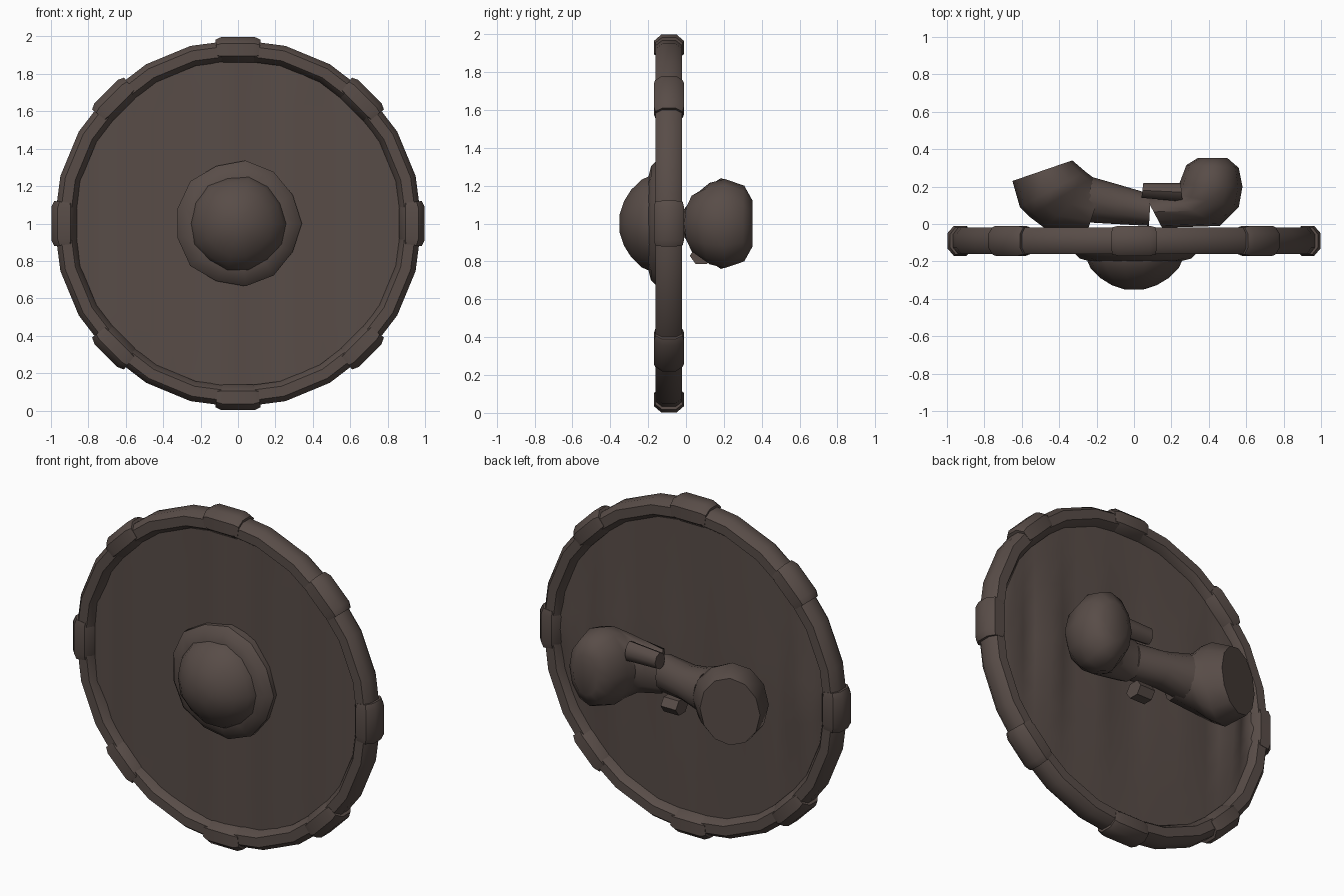
import bpy, bmesh, math

if "Cube" in bpy.data.objects:
    bpy.data.objects.remove(bpy.data.objects["Cube"])

mat = bpy.data.materials.new("dark brown wood")
mat.diffuse_color = (0.098, 0.073, 0.064, 1)
mat.use_nodes = True
mat.node_tree.nodes["Principled BSDF"].inputs["Base Color"].default_value = mat.diffuse_color


def finish(name, bm, angle=40):
    bmesh.ops.recalc_face_normals(bm, faces=bm.faces)
    me = bpy.data.meshes.new(name)
    bm.to_mesh(me)
    bm.free()
    me.materials.append(mat)
    ob = bpy.data.objects.new(name, me)
    bpy.context.collection.objects.link(ob)
    bpy.ops.object.select_all(action='DESELECT')
    ob.select_set(True)
    bpy.context.view_layer.objects.active = ob
    bpy.ops.object.shade_smooth_by_angle(angle=math.radians(angle))
    return ob


def skin(name, rings, loop=False, angle=40):
    """Join rings of points into a tube, capped unless it loops."""
    bm = bmesh.new()
    vs = [[bm.verts.new(p) for p in r] for r in rings]
    n = len(vs[0])
    pairs = list(zip(vs, vs[1:])) + ([(vs[-1], vs[0])] if loop else [])
    for a, b in pairs:
        for i in range(n):
            j = (i + 1) % n
            bm.faces.new((a[i], a[j], b[j], b[i]))
    if not loop:
        bm.faces.new(vs[0])
        bm.faces.new(vs[-1])
    return finish(name, bm, angle)


def rim_ring(a, r, hr, hy):
    """Rounded bar section of the rim at angle a."""
    sec = [(1, .5), (.5, 1), (-.5, 1), (-1, .45), (-1, -.45), (-.5, -1), (.5, -1), (1, -.5)]
    return [((r + u * hr) * math.cos(a), -.09 + v * hy, 1 + (r + u * hr) * math.sin(a)) for u, v in sec]


# rim and its eight bands
N = 24
skin("rim", [rim_ring(math.tau * i / N, .928, .055, .07) for i in range(N)], True)
for k in range(8):
    a0 = math.tau * k / 8
    skin("rim_band", [rim_ring(a0 + math.radians(d), .933, hr, hy)
                      for d, hr, hy in ((-7, .057, .072), (-5, .069, .08), (5, .069, .08), (7, .057, .072))])

# plank board with gentle vertical folds, deeper at the back
bm = bmesh.new()
COLS, ROWS, R = 24, 8, .91
folds = [0, .01, .03, .0, .02, .045, .01, .0, .03, .01, .02, .0]
for side in (0, 1):
    grid = []
    for i in range(COLS + 1):
        x = -R * math.cos(math.pi * i / COLS)
        h = math.sqrt(max(R * R - x * x, 1e-4))
        col = []
        for j in range(ROWS + 1):
            t = -1 + 2 * j / ROWS
            f = folds[i % 12] * (1 - abs(t))
            y = -.065 + f if side else -.125 + .5 * folds[(i * 5) % 12]
            col.append(bm.verts.new((x, y, 1 + t * h)))
        grid.append(col)
    for i in range(COLS):
        for j in range(ROWS):
            q = (grid[i][j], grid[i + 1][j], grid[i + 1][j + 1], grid[i][j + 1])
            bm.faces.new(q if side == 0 else q[::-1])
    if side == 0:
        front = grid
# close the outer edge between front and back
outer = lambda g: ([c[0] for c in g] + g[-1][1:] + [c[-1] for c in g[-2::-1]] + g[0][-2:0:-1])
a, b = outer(front), outer(grid)
for i in range(len(a)):
    j = (i + 1) % len(a)
    bm.faces.new((a[i], b[i], b[j], a[j]))
finish("board", bm, 60)


def lathe(name, prof, n, angle=40):
    skin(name, [[(r * w * math.cos(math.tau * i / n), y, 1 + r * w * math.sin(math.tau * i / n))
                 for i in range(n) for w in [1 + .02 * math.cos(i * 2.4)]] for r, y in prof], False, angle)


# boss dome and its flange
lathe("boss", [(.27, -.1), (.255, -.19), (.235, -.235), (.18, -.29), (.12, -.327), (.05, -.35)], 14, 60)
lathe("boss_flange", [(.335, -.1), (.335, -.15), (.30, -.185), (.24, -.2)], 13)


def grip(name, stations, n=12, z=1.0, angle=45):
    """Loft of ellipses, each from plan point (x0,y0) to (x1,y1) with half height h."""
    rings = []
    for x0, y0, x1, y1, h in stations:
        r = []
        for i in range(n):
            c, s = math.cos(math.tau * i / n), math.sin(math.tau * i / n)
            r.append(((x0 + x1) / 2 + c * (x1 - x0) / 2, (y0 + y1) / 2 + c * (y1 - y0) / 2, z + h * s))
        rings.append(r)
    skin(name, rings, False, angle)


# back handle: two rounded ends and a middle bar
grip("handle_end_right", [(.34, .352, .50, .352, .12), (.28, .315, .56, .30, .20), (.24, .21, .58, .20, .235),
                          (.22, .16, .56, .09, .215), (.17, .15, .46, -.01, .17), (.06, .15, .15, -.02, .13)])
grip("handle_end_left", [(-.65, .23, -.33, .34, .20), (-.61, .09, -.26, .28, .24),
                         (-.56, .04, -.22, .25, .21), (-.48, -.02, -.20, .23, .16), (-.25, -.04, -.17, .2, .12)])
grip("handle_bar", [(-.27, .01, -.22, .25, .13), (-.10, .0, -.08, .21, .10), (.08, -.01, .09, .16, .11)])
# strap over the bar and the peg below it
grip("handle_strap", [(.04, .14, .05, .22, .05), (.26, .12, .25, .22, .06)], 8, 1.12)
grip("handle_peg", [(-.03, .02, -.03, .14, .05), (.07, .02, .07, .14, .05)], 6, .83)
